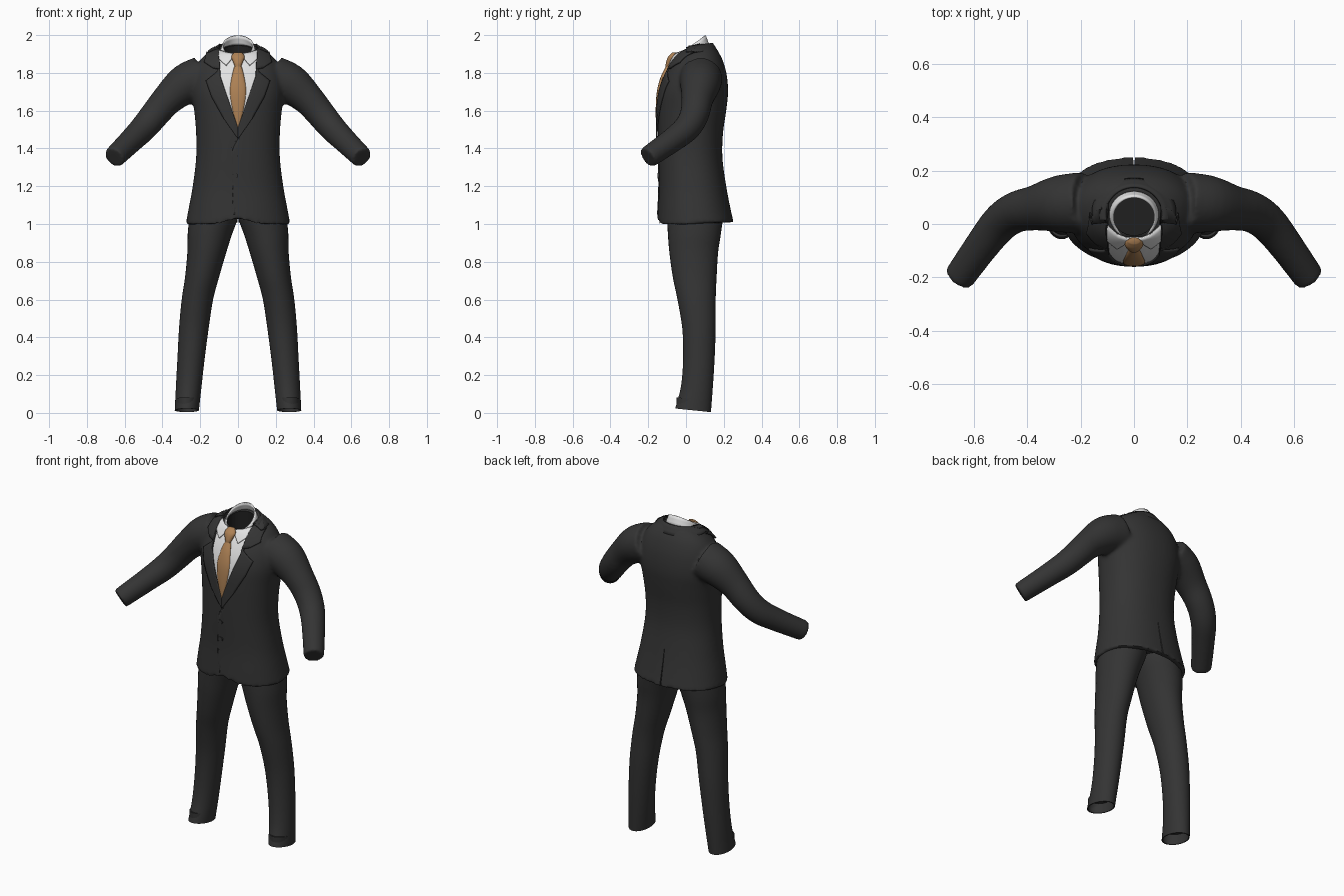
import bpy
import bmesh
from math import sin, cos, pi, radians, copysign
from mathutils import Vector
from mathutils.bvhtree import BVHTree

default = bpy.data.objects.get("Cube")
if default:
    bpy.data.objects.remove(default, do_unlink=True)


def material(name, colour):
    mat = bpy.data.materials.new(name)
    mat.use_nodes = True
    mat.diffuse_color = (*colour, 1)
    shader = next(n for n in mat.node_tree.nodes if n.type == "BSDF_PRINCIPLED")
    shader.inputs["Base Color"].default_value = (*colour, 1)
    shader.inputs["Roughness"].default_value = 0.8
    return mat


charcoal = material("charcoal cloth", (0.034, 0.034, 0.034))
lining = material("dark lining", (0.014, 0.014, 0.014))
white = material("white shirt", (0.76, 0.76, 0.76))
bronze = material("bronze silk", (0.42, 0.22, 0.09))


def spline(stations, steps):
    """Smoothly interpolate between tuples of values."""
    pts = [Vector(s) for s in stations]
    pts = [pts[0] * 2 - pts[1]] + pts + [pts[-1] * 2 - pts[-2]]
    out = []
    for a, b, c, d in zip(pts, pts[1:], pts[2:], pts[3:]):
        for i in range(steps):
            t = i / steps
            out.append(b + (c - a) * (t / 2) + (a * 2 - b * 5 + c * 4 - d) * (t * t / 2)
                       + (b * 3 - a - c * 3 + d) * (t ** 3 / 2))
    return out + [pts[-2]]


def ring(z_front, z_back, x0, x1, y0, y1, power=1.0, count=48):
    """Rounded horizontal section, beginning at the front."""
    points = []
    for i in range(count):
        a = 2 * pi * i / count
        s, c = [copysign(abs(v) ** power, v) for v in (sin(a), -cos(a))]
        z = (z_front + z_back) / 2 + (z_back - z_front) / 2 * c
        points.append(Vector(((x0 + x1) / 2 + (x1 - x0) / 2 * s,
                              (y0 + y1) / 2 + (y1 - y0) / 2 * c, z)))
    return points


def loft(bm, rings, closed=True, caps=True):
    rows = [[bm.verts.new(p) for p in r] for r in rings]
    n = len(rows[0])
    for low, high in zip(rows, rows[1:]):
        for i in range(n if closed else n - 1):
            j = (i + 1) % n
            bm.faces.new((low[i], low[j], high[j], high[i]))
    if caps:
        bm.faces.new(rows[0][::-1])
        bm.faces.new(rows[-1])
        bmesh.ops.recalc_face_normals(bm, faces=bm.faces[:])


def make(name, bm, mat):
    mesh = bpy.data.meshes.new(name)
    bm.to_mesh(mesh)
    bm.free()
    obj = bpy.data.objects.new(name, mesh)
    bpy.context.collection.objects.link(obj)
    mesh.materials.append(mat)
    return obj


def smooth(obj, angle=45):
    bpy.ops.object.select_all(action="DESELECT")
    obj.select_set(True)
    bpy.context.view_layer.objects.active = obj
    bpy.ops.object.shade_smooth_by_angle(angle=radians(angle))


def bake(obj):
    graph = bpy.context.evaluated_depsgraph_get()
    mesh = bpy.data.meshes.new_from_object(obj.evaluated_get(graph))
    obj.modifiers.clear()
    obj.data = mesh
    mesh.materials.clear()
    mesh.materials.append(charcoal)


def solidify(obj, thickness):
    mod = obj.modifiers.new("thickness", "SOLIDIFY")
    mod.thickness = thickness
    mod.offset = -1


# Jacket body: front height, back height, half width, front y, back y
body = [(0.99, 1.01, 0.277, -0.152, 0.252), (1.08, 1.08, 0.262, -0.148, 0.236),
        (1.2, 1.2, 0.24, -0.143, 0.213), (1.35, 1.35, 0.222, -0.146, 0.193),
        (1.48, 1.48, 0.222, -0.148, 0.196), (1.6, 1.6, 0.232, -0.147, 0.213),
        (1.7, 1.7, 0.245, -0.139, 0.223), (1.78, 1.8, 0.235, -0.116, 0.214),
        (1.84, 1.88, 0.205, -0.086, 0.189), (1.885, 1.93, 0.155, -0.058, 0.158),
        (1.9, 1.955, 0.105, -0.045, 0.137)]
bm = bmesh.new()
rings = [ring(zf, zb, -w, w, y0, y1, 0.9) for zf, zb, w, y0, y1 in spline(body, 4)]
for p in (p for r in rings for p in r):
    if p.y < 0:  # rounded cutaway at the front hem
        p.z += 0.04 * max(0, 1 - abs(p.x) / 0.1) * max(0, 1 - (p.z - 0.99) / 0.1)
loft(bm, rings)

# Sleeves: centre and radius along the arm, fused with the body
sleeve = [(0.19, 0.08, 1.775, 0.115), (0.28, 0.075, 1.738, 0.107),
          (0.37, 0.06, 1.662, 0.085), (0.44, 0.045, 1.58, 0.077),
          (0.50, 0.005, 1.508, 0.072), (0.565, -0.075, 1.442, 0.065),
          (0.657, -0.203, 1.352, 0.058)]
path = spline(sleeve, 4)
for side in (1, -1):
    rings = []
    for i, s in enumerate(path):
        t = (path[min(i + 1, len(path) - 1)] - path[max(i - 1, 0)]).xyz.normalized()
        u = t.cross(Vector((0, 1, 0))).normalized()
        v = t.cross(u)
        pts = [s.xyz + (u * cos(a) + v * sin(a)) * s.w
               for a in (2 * pi * k / 32 for k in range(32))]
        rings.append([Vector((p.x * side, p.y, p.z)) for p in pts])
    loft(bm, rings)
jacket = make("jacket", bm, charcoal)
remesh = jacket.modifiers.new("fuse", "REMESH")
remesh.mode = "VOXEL"
remesh.voxel_size = 0.01
relax = jacket.modifiers.new("relax", "SMOOTH")
relax.factor = 0.5
relax.iterations = 10
bake(jacket)
surface = BVHTree.FromPolygons([v.co.copy() for v in jacket.data.vertices],
                               [tuple(p.vertices) for p in jacket.data.polygons])

# Openings: neck, hollow hem and back vent
neck, hem, vent = bmesh.new(), bmesh.new(), bmesh.new()
loft(neck, [ring(z, z, -0.078, 0.078, -0.042, 0.102) for z in (1.6, 2.1)])
loft(hem, [ring(z, z, -0.25, 0.25, -0.128, 0.224, 0.9) for z in (0.9, 1.07)])
loft(vent, [ring(z, z, -0.006, 0.006, 0.19, 0.4, count=4) for z in (0.9, 1.23)])
cutters = [make("cutter", b, lining) for b in (neck, hem, vent)]
for cutter in cutters:
    cutter.hide_render = True
    cut = jacket.modifiers.new("opening", "BOOLEAN")
    cut.object = cutter
    cut.solver = "EXACT"
bake(jacket)
for cutter in cutters:
    bpy.data.objects.remove(cutter, do_unlink=True)
jacket.data.materials.append(lining)
for face in jacket.data.polygons:
    c = face.center
    inside = (c.x / 0.078) ** 2 + ((c.y - 0.03) / 0.072) ** 2 < 1.03
    face.material_index = int(inside and c.z > 1.55)
smooth(jacket)


# Thin cloth pieces laid on the front of the jacket
def plate(name, outline, lift, thickness, mat, side=1):
    b = bmesh.new()
    b.faces.new([b.verts.new((x * side, 0, z)) for x, z in outline])
    bmesh.ops.triangulate(b, faces=b.faces[:])
    bmesh.ops.subdivide_edges(b, edges=b.edges[:], cuts=7, use_grid_fill=True)
    b.normal_update()
    for f in b.faces:
        if f.normal.y > 0:
            f.normal_flip()
    for v in b.verts:
        hit = surface.ray_cast(Vector((v.co.x, -1, v.co.z)), Vector((0, 1, 0)))
        if hit[0] is None:
            hit = surface.find_nearest(v.co)
        normal = hit[1] if hit[1].y < 0 or hit[1].z > 0 else -hit[1]
        v.co = hit[0] + normal * lift
    obj = make(name, b, mat)
    solidify(obj, thickness)
    smooth(obj)


plate("shirt_front", [(-0.105, 1.915), (-0.1, 1.77), (0, 1.49), (0.1, 1.77),
                      (0.105, 1.915), (0.06, 1.893), (-0.06, 1.893)], 0.004, 0.006, white)
for side, label in ((1, "left"), (-1, "right")):
    plate(label + "_lapel", [(0.1, 1.935), (0.092, 1.78), (0, 1.51), (0, 1.45), (0.075, 1.56),
                             (0.135, 1.67), (0.165, 1.755), (0.105, 1.805)],
          0.012, 0.009, charcoal, side)
    plate(label + "_collar_fold", [(0.1, 1.935), (0.097, 1.815), (0.13, 1.822), (0.172, 1.85),
                                   (0.157, 1.91), (0.108, 1.95)], 0.014, 0.009, charcoal, side)
    plate(label + "_shirt_collar_point", [(0.012, 1.893), (0.062, 1.835), (0.1, 1.87),
                                          (0.1, 1.912), (0.06, 1.9)], 0.012, 0.008, white, side)
plate("front_edge", [(0, 1.465), (-0.035, 1.40), (-0.035, 1.1), (-0.022, 1.05),
                     (-0.016, 1.05), (-0.028, 1.1), (-0.028, 1.40), (0.007, 1.465)],
      0.004, 0.006, charcoal)


# Collar bands around the neck: half width, centre y, half depth, height, tilt
def band(name, low, high, start, end, mat):
    b = bmesh.new()
    rows = []
    for rx, cy, ry, z, tilt in spline((low, high), 3):
        angles = [radians(start + (end - start) * i / 48) for i in range(49)]
        rows.append([Vector((rx * sin(a), cy - ry * cos(a), z - tilt * cos(a))) for a in angles])
    loft(b, rows, closed=False, caps=False)
    bmesh.ops.remove_doubles(b, verts=b.verts[:], dist=0.0001)
    obj = make(name, b, mat)
    solidify(obj, 0.008)
    smooth(obj)


band("shirt_collar", (0.1, 0.03, 0.095, 1.9, 0.045), (0.083, 0.025, 0.08, 1.944, 0.055),
     0, 360, white)
band("jacket_collar", (0.158, 0.045, 0.128, 1.916, -0.006), (0.107, 0.04, 0.102, 1.947, 0.012),
     75, 285, charcoal)

# Necktie: height, centre y, half width, half depth
knot = [(1.835, -0.095, 0.017, 0.013), (1.855, -0.088, 0.025, 0.018),
        (1.885, -0.075, 0.035, 0.02), (1.908, -0.062, 0.022, 0.012)]
blade = [(1.505, 0.003, 0.004), (1.6, 0.028, 0.008), (1.7, 0.042, 0.01),
         (1.78, 0.033, 0.012), (1.845, 0.016, 0.012)]
blade = [(z, surface.ray_cast(Vector((0, -1, z)), Vector((0, 1, 0)))[0].y - 0.006, w, d)
         for z, w, d in blade]
for name, stations in (("tie_knot", knot), ("tie_blade", blade)):
    bm = bmesh.new()
    loft(bm, [ring(z, z, -w, w, y - d, y + d, count=16) for z, y, w, d in spline(stations, 5)])
    smooth(make(name, bm, bronze), 60)

# Jacket buttons
for name, z in (("upper_button", 1.36), ("lower_button", 1.255)):
    y = surface.ray_cast(Vector((-0.015, -1, z)), Vector((0, 1, 0)))[0].y
    bpy.ops.mesh.primitive_cylinder_add(vertices=20, radius=0.014, depth=0.012,
                                        location=(-0.015, y - 0.003, z), rotation=(pi / 2, 0, 0))
    button = bpy.context.object
    button.name = name
    button.data.materials.append(charcoal)
    smooth(button)

# Trouser legs: height, inner x, outer x, front y, back y
leg = [(0.004, 0.207, 0.335, -0.057, 0.132), (0.15, 0.192, 0.328, -0.025, 0.143),
       (0.3, 0.175, 0.32, -0.015, 0.152), (0.45, 0.155, 0.312, -0.02, 0.157),
       (0.6, 0.132, 0.298, -0.045, 0.157), (0.72, 0.1, 0.28, -0.07, 0.162),
       (0.85, 0.062, 0.268, -0.088, 0.17), (0.95, 0.03, 0.266, -0.096, 0.185),
       (1.04, -0.003, 0.255, -0.1, 0.195), (1.1, -0.01, 0.235, -0.1, 0.185)]
for side, label in ((1, "left"), (-1, "right")):
    bm = bmesh.new()
    rings = [ring(z + 0.02 * max(0, 1 - z / 0.12), z, x0 * side, x1 * side, y0, y1, count=36)
             for z, x0, x1, y0, y1 in spline(leg, 4)]
    middle = sum(rings[0], Vector()) / len(rings[0])
    inner = [middle + (p - middle) * 0.92 for p in rings[0]]
    rings = [[p + Vector((0, 0, 0.06)) for p in inner], inner] + rings
    loft(bm, rings)
    smooth(make(label + "_trouser_leg", bm, charcoal))
